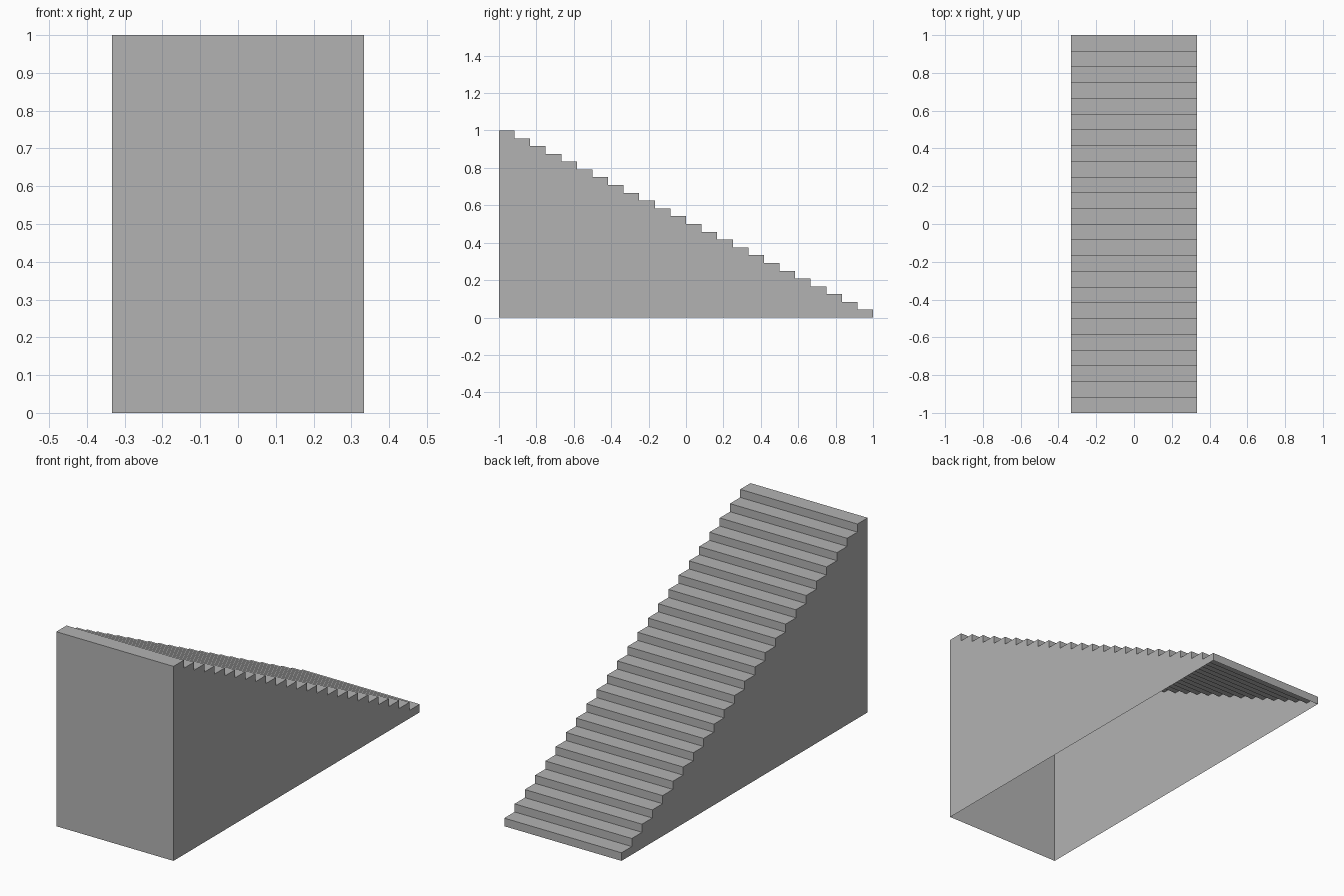
import bpy
import bmesh

default = bpy.data.objects.get("Cube")
if default:
    bpy.data.objects.remove(default, do_unlink=True)

STEPS = 24
LENGTH, HEIGHT, WIDTH = 2.0, 1.0, 2 / 3
TREAD, RISER = LENGTH / STEPS, HEIGHT / STEPS

# Plain grey for the whole staircase
grey = bpy.data.materials.new("stone_grey")
grey.use_nodes = True
colour = (0.45, 0.45, 0.45, 1)
grey.diffuse_color = colour
grey.node_tree.nodes["Principled BSDF"].inputs["Base Color"].default_value = colour

# Side profile: tall at the front, stepping down to the back
profile = [(-LENGTH / 2, 0)]
for i in range(STEPS):
    y, z = -LENGTH / 2 + i * TREAD, HEIGHT - i * RISER
    profile += [(y, z), (y + TREAD, z)]
profile.append((LENGTH / 2, 0))

# Extrude the profile across the width
bm = bmesh.new()
side = bm.faces.new([bm.verts.new((-WIDTH / 2, y, z)) for y, z in profile])
extruded = bmesh.ops.extrude_face_region(bm, geom=[side], use_keep_orig=True)
far_side = [v for v in extruded["geom"] if isinstance(v, bmesh.types.BMVert)]
bmesh.ops.translate(bm, verts=far_side, vec=(WIDTH, 0, 0))
bmesh.ops.recalc_face_normals(bm, faces=bm.faces)

# Leave the underside open, so the shell is hollow
underside = [f for f in bm.faces if all(v.co.z < RISER / 2 for v in f.verts)]
bmesh.ops.delete(bm, geom=underside, context="FACES_ONLY")

mesh = bpy.data.meshes.new("staircase")
bm.to_mesh(mesh)
bm.free()
mesh.materials.append(grey)
staircase = bpy.data.objects.new("staircase", mesh)
bpy.context.collection.objects.link(staircase)
